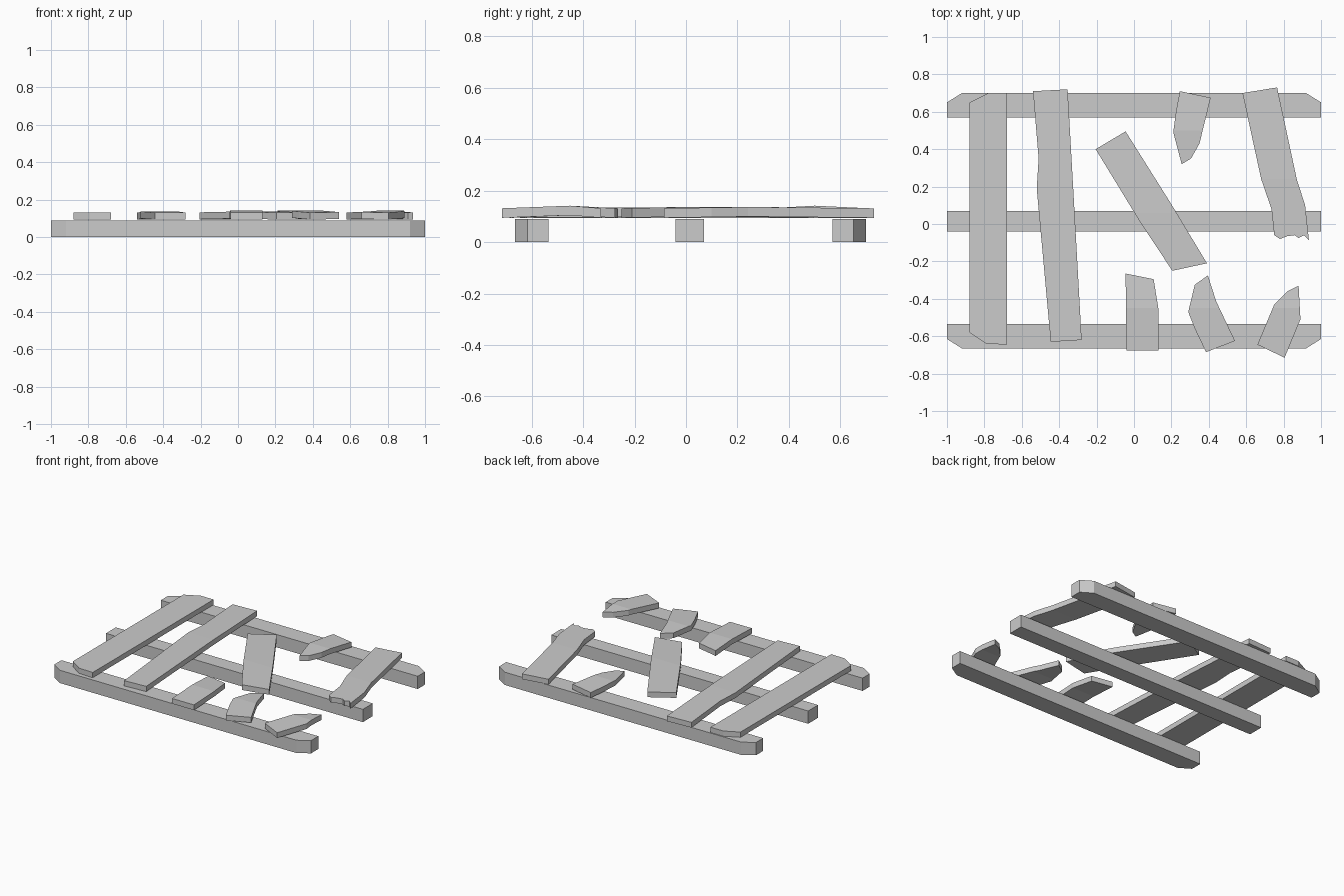
import bpy
import bmesh

cube = bpy.data.objects.get("Cube")
if cube:
    bpy.data.objects.remove(cube, do_unlink=True)

# One weathered grey for all timber
wood = bpy.data.materials.new("weathered_grey_wood")
wood.use_nodes = True
grey = (0.6, 0.6, 0.6, 1)
wood.diffuse_color = grey
wood.node_tree.nodes["Principled BSDF"].inputs["Base Color"].default_value = grey

RAIL_TOP = 0.09
BOARD_BOTTOM = 0.094
BOARD_TOP = 0.131


def slab(name, outline, bottom, top, crease=None, lift=0):
    """Extrude a plan outline; optionally bow it upward along a crease across y."""
    bm = bmesh.new()
    face = bm.faces.new([bm.verts.new((x, y, bottom)) for x, y in outline])
    raised = bmesh.ops.extrude_face_region(bm, geom=[face])["geom"]
    for item in raised:
        if isinstance(item, bmesh.types.BMVert):
            item.co.z = top
    if crease is not None:
        bmesh.ops.bisect_plane(bm, geom=bm.verts[:] + bm.edges[:] + bm.faces[:],
                               plane_co=(0, crease, 0), plane_no=(0, 1, 0))
        low = min(v.co.y for v in bm.verts)
        high = max(v.co.y for v in bm.verts)
        for v in bm.verts:
            reach = high - crease if v.co.y > crease else crease - low
            v.co.z += lift * (1 - abs(v.co.y - crease) / reach)
    bmesh.ops.recalc_face_normals(bm, faces=bm.faces[:])
    mesh = bpy.data.meshes.new(name)
    bm.to_mesh(mesh)
    bm.free()
    mesh.materials.append(wood)
    obj = bpy.data.objects.new(name, mesh)
    bpy.context.collection.objects.link(obj)
    return obj


def rail(name, inner, outer, chamfer=0):
    """Long bearer along x, with both outer corners cut off when chamfered."""
    if chamfer:
        step = 0.05 if outer > inner else -0.05
        outline = [(-1, inner), (1, inner), (1, outer - step), (1 - chamfer, outer),
                   (chamfer - 1, outer), (-1, outer - step)]
    else:
        outline = [(-1, inner), (1, inner), (1, outer), (-1, outer)]
    slab(name, outline, 0, RAIL_TOP)


def board(name, outline, crease=None, lift=0):
    slab(name, outline, BOARD_BOTTOM, BOARD_TOP, crease, lift)


# Three bearers
rail("back_rail", 0.57, 0.7, 0.08)
rail("middle_rail", -0.04, 0.07)
rail("front_rail", -0.535, -0.665, 0.08)

# Complete boards
board("right_end_board",
      [(-.88, .65), (-.78, .7), (-.68, .7), (-.68, -.645), (-.79, -.64), (-.88, -.58)])
board("second_board",
      [(-.54, .71), (-.355, .72), (-.325, .19), (-.28, -.62), (-.445, -.63),
       (-.52, .19), (-.51, .35)], 0.19, 0.006)

# Loose board lying askew
board("loose_board",
      [(-.205, .4), (-.045, .495), (.2, .105), (.39, -.21), (.205, -.25), (.03, .015)],
      0.06, 0.006)

# Snapped board reaching the middle rail, with a splintered end
board("snapped_left_board",
      [(.58, .7), (.765, .73), (.87, .24), (.915, .1), (.935, -.085), (.91, -.06),
       (.88, -.075), (.86, -.06), (.82, -.065), (.78, -.08), (.75, -.06),
       (.735, .08), (.68, .24)], 0.24, 0.005)

# Broken stubs left on the outer rails
board("back_stub",
      [(.245, .71), (.41, .675), (.35, .43), (.305, .35), (.255, .32),
       (.21, .49), (.225, .605)], 0.5, 0.01)
board("front_stub_centre",
      [(-.045, -.265), (.105, -.295), (.13, -.45), (.13, -.675), (-.04, -.675)],
      -0.45, 0.01)
board("front_stub_middle",
      [(.325, -.325), (.395, -.275), (.44, -.415), (.54, -.625), (.385, -.685),
       (.325, -.56), (.29, -.47)], -0.45, 0.01)
board("front_stub_left",
      [(.88, -.33), (.89, -.51), (.805, -.715), (.66, -.645), (.75, -.43), (.82, -.36)],
      -0.45, 0.01)
